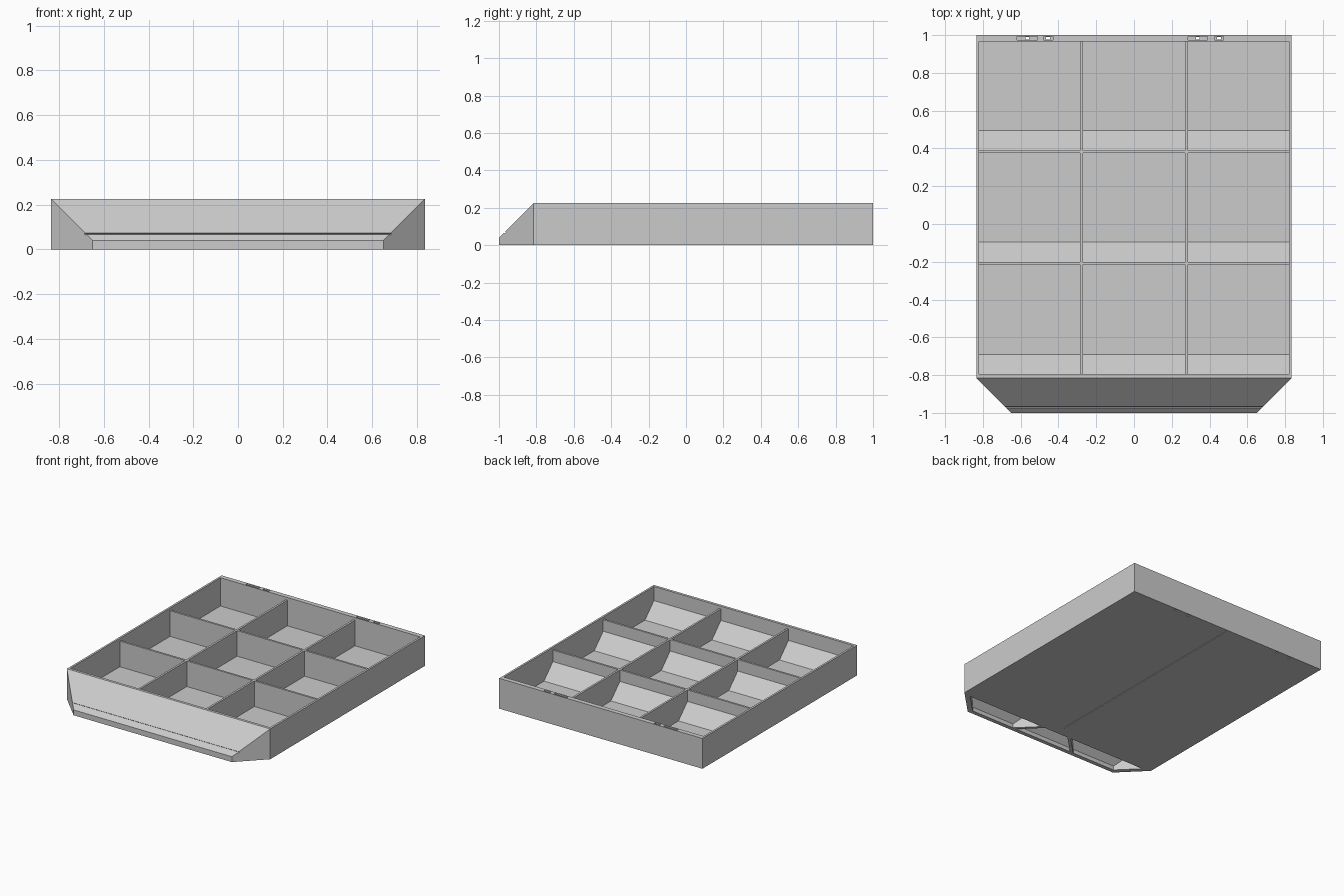
import bpy, bmesh
from mathutils import Vector

if "Cube" in bpy.data.objects:
    bpy.data.objects.remove(bpy.data.objects["Cube"])

grey = bpy.data.materials.new("light grey")
grey.diffuse_color = (0.6, 0.6, 0.6, 1)
grey.use_nodes = True
grey.node_tree.nodes["Principled BSDF"].inputs["Base Color"].default_value = grey.diffuse_color

W, H = 0.835, 0.225          # half width and height of the tray
FRONT = -0.815               # where the sloped nose begins


def finish(name, bm):
    bmesh.ops.recalc_face_normals(bm, faces=bm.faces)
    me = bpy.data.meshes.new(name)
    bm.to_mesh(me)
    bm.free()
    ob = bpy.data.objects.new(name, me)
    me.materials.append(grey)
    bpy.context.collection.objects.link(ob)
    return ob


def loft(bm, a, b):
    """Closed solid between two matching outlines."""
    va = [bm.verts.new(p) for p in a]
    vb = [bm.verts.new(p) for p in b]
    n = len(a)
    bm.faces.new(va)
    bm.faces.new(vb[::-1])
    for i in range(n):
        bm.faces.new((va[i], vb[i], vb[(i + 1) % n], va[(i + 1) % n]))


def side_prism(name, profile, x0, x1):
    """Side (y, z) profile extruded across x."""
    bm = bmesh.new()
    loft(bm, [(x0, y, z) for y, z in profile], [(x1, y, z) for y, z in profile])
    return finish(name, bm)


def block(name, x0, x1, y0, y1, z0, z1):
    return side_prism(name, [(y0, z0), (y1, z0), (y1, z1), (y0, z1)], x0, x1)


def cut(target, cutter):
    mod = target.modifiers.new("cut", 'BOOLEAN')
    mod.operation = 'DIFFERENCE'
    mod.solver = 'EXACT'
    mod.object = cutter
    bpy.context.view_layer.objects.active = target
    bpy.ops.object.modifier_apply(modifier=mod.name)
    bpy.data.objects.remove(cutter)


# Solid tray with sloped nose and a fine score line across the slope
profile = [(1, 0), (1, H), (FRONT, H),
           (-0.967, 0.073), (-0.963, 0.069), (-0.969, 0.063), (-0.973, 0.067),
           (-1, 0.04), (-1, 0)]
tray = side_prism("tray", profile, -W, W)

# Chamfered nose corners
bm = bmesh.new()
bm.from_mesh(tray.data)
for s in (-1, 1):
    geom = bm.verts[:] + bm.edges[:] + bm.faces[:]
    res = bmesh.ops.bisect_plane(bm, geom=geom, plane_co=(s * W, FRONT, 0),
                                 plane_no=Vector((s, -1, 0)).normalized(),
                                 clear_outer=True, dist=1e-5)
    edges = [e for e in bm.edges if e.is_boundary]
    bmesh.ops.holes_fill(bm, edges=edges)
bmesh.ops.recalc_face_normals(bm, faces=bm.faces)
bm.to_mesh(tray.data)
bm.free()

# Shallow rim recess, leaving the dividers lower than the outer walls
cut(tray, block("rim_cutter", -0.82, 0.82, -0.795, 0.965, 0.205, 0.3))

# Nine compartments, each with a ramp at its front
columns = [(-0.82, -0.285), (-0.27, 0.27), (0.285, 0.82)]
rows = [(-0.795, -0.215), (-0.2, 0.375), (0.39, 0.965)]
for x0, x1 in columns:
    for y0, y1 in rows:
        cell = [(y0, 0.12), (y0, 0.25), (y1, 0.25), (y1, 0.015), (y0 + 0.105, 0.015)]
        cut(tray, side_prism("cell_cutter", cell, x0, x1))

# Finger pockets under the nose, separated by diagonal ribs
right = [(0.77, -0.83), (0.63, -0.97), (0.27, -0.97), (0.13, -0.83)]
left = [(-x, y) for x, y in right]
middle = [(0.1, -0.83), (0.24, -0.97), (-0.24, -0.97), (-0.1, -0.83)]
for plan in (right, left, middle):
    bm = bmesh.new()
    loft(bm, [(x, y, -0.05) for x, y in plan], [(x, y, y + 1.0) for x, y in plan])
    cut(tray, finish("pocket_cutter", bm))

# Slots with through holes in the top of the back wall
for x0, x1 in [(-0.62, -0.51), (-0.48, -0.43), (0.285, 0.39), (0.425, 0.475)]:
    cut(tray, block("slot_cutter", x0, x1, 0.974, 0.992, 0.2, 0.3))
    c = (x0 + x1) / 2
    cut(tray, block("hole_cutter", c - 0.01, c + 0.01, 0.976, 0.99, -0.05, 0.21))

# Score line along the underside
cut(tray, block("score_cutter", -0.003, 0.003, -0.75, 1.1, -0.05, 0.004))
